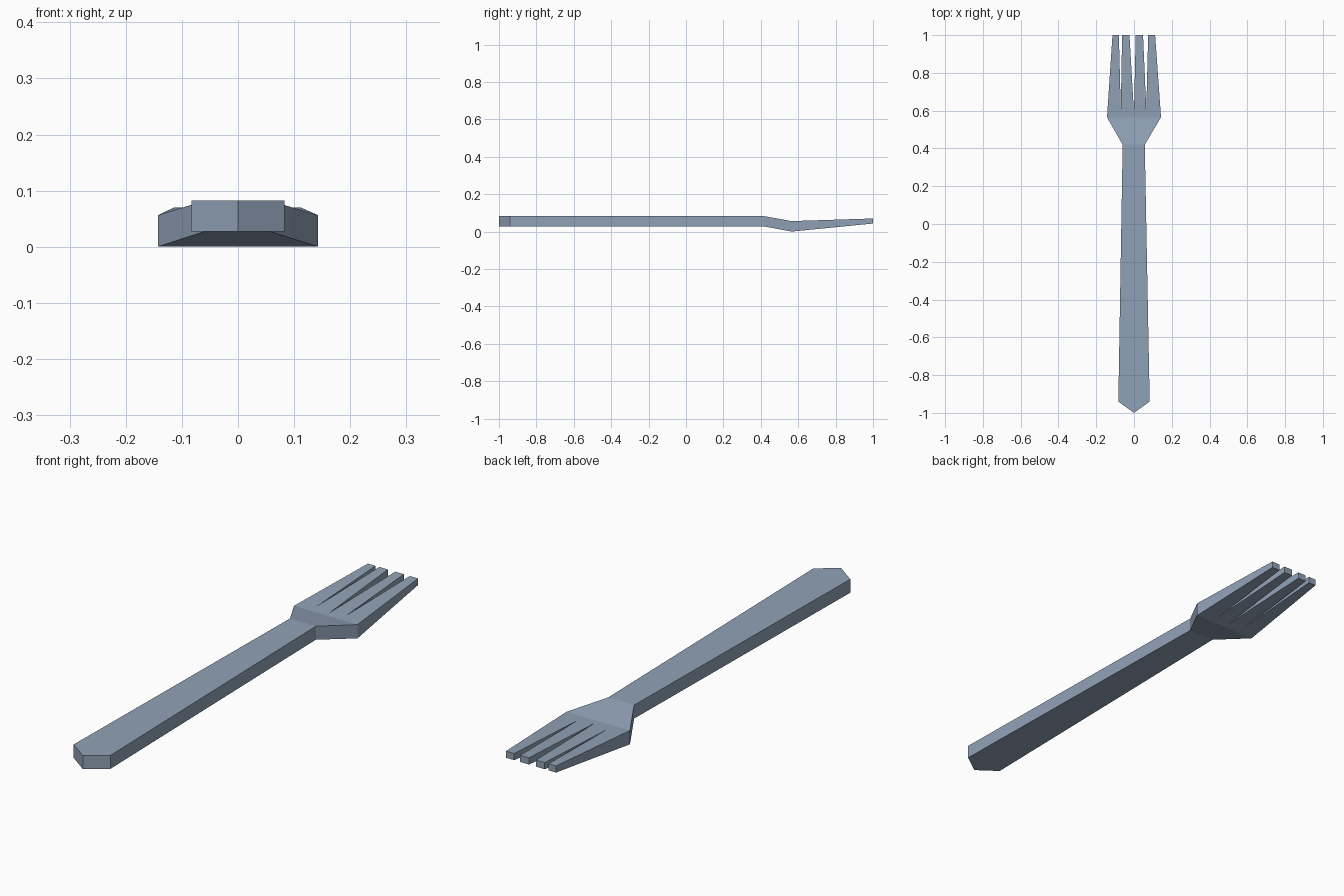
import bpy, bmesh

if "Cube" in bpy.data.objects:
    bpy.data.objects.remove(bpy.data.objects["Cube"])

# Height profile along the length: y, bottom z, top z
PROFILE = [(-1.0, .027, .082), (.42, .027, .082), (.565, 0, .056), (1.0, .043, .07)]


def height(y, top):
    k = 2 if top else 1
    for a, b in zip(PROFILE, PROFILE[1:]):
        if y <= b[0] + 1e-6:
            t = (y - a[0]) / (b[0] - a[0])
            return a[k] + t * (b[k] - a[k])
    return PROFILE[-1][k]


# Plan outline pieces
neck = [(-.06, .42), (.057, .42)]
shoulder = [(-.143, .565), (.143, .565)]
gaps = [(-.07, .605), (0, .588), (.065, .605)]
tips = [(-.114, -.08), (-.063, -.024), (.009, .048), (.075, .112)]

handle = [(0, -1), (.083, -.94), neck[1], neck[0], (-.083, -.94)]
flare = [neck[0], neck[1], shoulder[1], shoulder[0]]
web = shoulder + gaps[::-1]
roots = [shoulder[0]] + gaps + [shoulder[1]]
tines = [[roots[i], roots[i + 1], (b, 1), (a, 1)] for i, (a, b) in enumerate(tips)]

# Upper surface, then thickened down to the lower profile
bm = bmesh.new()
for piece in [handle, flare, web] + tines:
    bm.faces.new([bm.verts.new((x, y, height(y, True))) for x, y in piece])
bmesh.ops.remove_doubles(bm, verts=bm.verts[:], dist=1e-5)
ext = bmesh.ops.extrude_face_region(bm, geom=bm.faces[:], use_keep_orig=True)
for v in ext["geom"]:
    if isinstance(v, bmesh.types.BMVert):
        v.co.z = height(v.co.y, False)
bmesh.ops.recalc_face_normals(bm, faces=bm.faces[:])

mesh = bpy.data.meshes.new("fork")
bm.to_mesh(mesh)
bm.free()
fork = bpy.data.objects.new("fork", mesh)
bpy.context.collection.objects.link(fork)

steel = bpy.data.materials.new("blue grey steel")
steel.diffuse_color = (.28, .36, .47, 1)
steel.use_nodes = True
steel.node_tree.nodes["Principled BSDF"].inputs["Base Color"].default_value = steel.diffuse_color
mesh.materials.append(steel)
